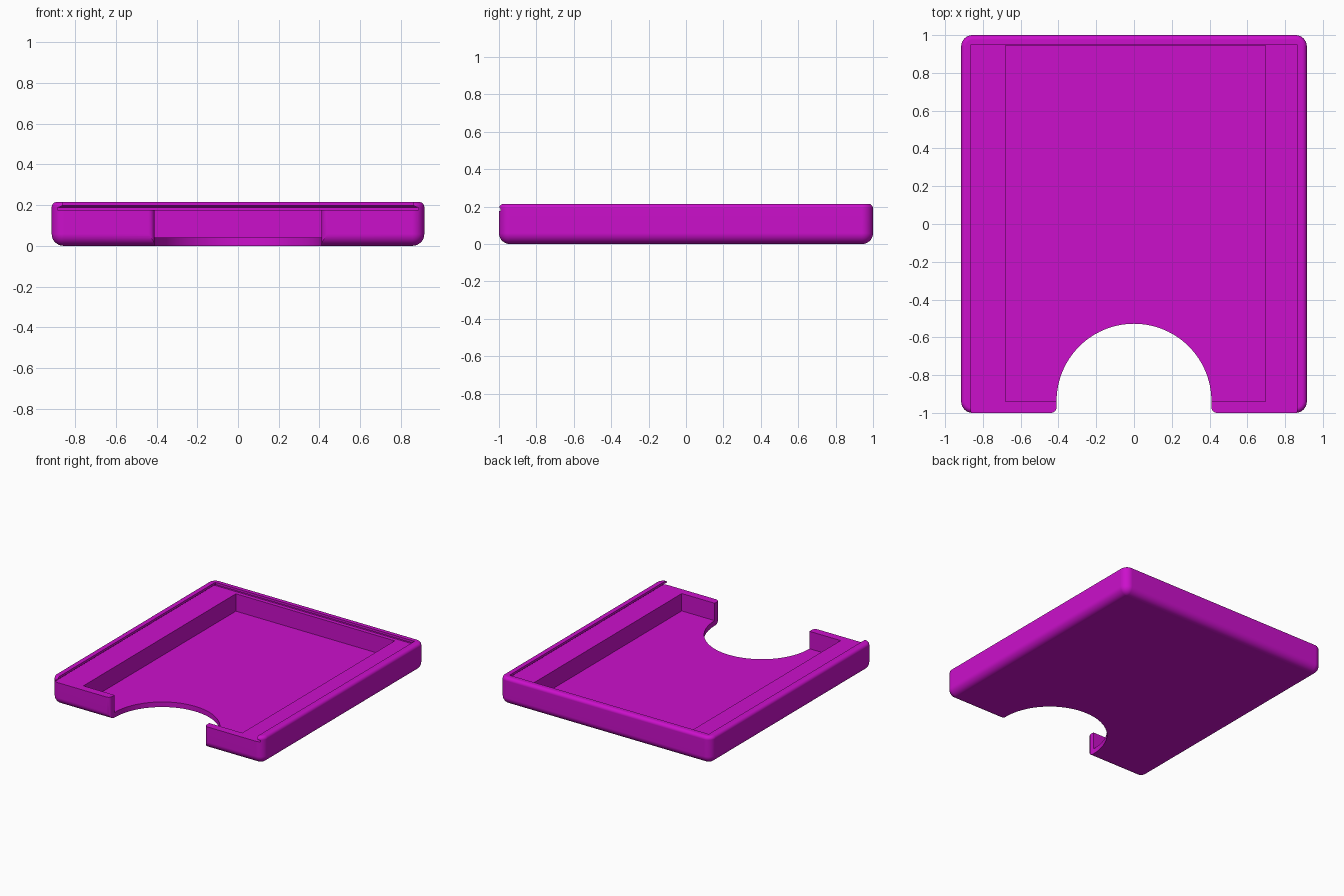
import bpy, bmesh
from math import sin, cos, pi

cube = bpy.data.objects.get("Cube")
if cube:
    bpy.data.objects.remove(cube, do_unlink=True)

# Single magenta plastic
magenta = bpy.data.materials.new("magenta plastic")
magenta.use_nodes = True
COLOUR = (0.6, 0.005, 0.6, 1)
magenta.diffuse_color = COLOUR
magenta.node_tree.nodes["Principled BSDF"].inputs["Base Color"].default_value = COLOUR


def loft(name, rings):
    """Closed solid through equally long rings of points, bottom to top."""
    bm = bmesh.new()
    loops = [[bm.verts.new(p) for p in ring] for ring in rings]
    n = len(loops[0])
    for low, high in zip(loops, loops[1:]):
        for i in range(n):
            j = (i + 1) % n
            bm.faces.new((low[i], low[j], high[j], high[i]))
    bm.faces.new(loops[0][::-1])
    bm.faces.new(loops[-1])
    bmesh.ops.recalc_face_normals(bm, faces=bm.faces[:])
    mesh = bpy.data.meshes.new(name)
    bm.to_mesh(mesh)
    bm.free()
    mesh.materials.append(magenta)
    obj = bpy.data.objects.new(name, mesh)
    bpy.context.collection.objects.link(obj)
    return obj


def rounded_ring(hx, hy, r, z, steps=8):
    pts = []
    for k, (sx, sy) in enumerate(((1, 1), (-1, 1), (-1, -1), (1, -1))):
        for i in range(steps + 1):
            a = (k + i / steps) * pi / 2
            pts.append((sx * (hx - r) + r * cos(a), sy * (hy - r) + r * sin(a), z))
    return pts


def rect_ring(x0, x1, y0, y1, z):
    return [(x0, y0, z), (x1, y0, z), (x1, y1, z), (x0, y1, z)]


# Outer body: large round at the bottom edge, small round at the top edge
W, D, H = 0.915, 1.0, 0.215
CORNER, BOTTOM, TOP = 0.06, 0.058, 0.025
levels = [(BOTTOM * (1 - sin(t)), BOTTOM * (1 - cos(t)))
          for t in (i * pi / 16 for i in range(9))]
levels += [(TOP * (1 - cos(t)), H - TOP * (1 - sin(t)))
           for t in (i * pi / 12 for i in range(7))]
tray = loft("sliding_lid_tray",
            [rounded_ring(W - d, D - d, CORNER - d, z) for d, z in levels])

# Storage pocket
pocket = loft("pocket_cutter",
              [rect_ring(-0.68, 0.695, -0.94, 0.945, z) for z in (0.04, 0.3)])

# Undercut lid slot, open at the front
slot_profile = [(0.025, 0.176), (0.025, 0.187), (0, 0.197), (0, 0.3)]
slot = loft("lid_slot_cutter",
            [rect_ring(-0.862 - g, 0.862 + g, -1.2, 0.95 + g, z)
             for g, z in slot_profile])

# Thumb notch: half circle with softened outer corners
R, F = 0.41, 0.03
half = [(R + F, -1.2)]
half += [(R + F - F * sin(a), -D + F - F * cos(a))
         for a in (i * pi / 12 for i in range(7))]
arc = [(R * cos(a), -0.938 + R * sin(a)) for a in (i * pi / 48 for i in range(49))]
outline = half + arc + [(-x, y) for x, y in reversed(half)]
notch = loft("thumb_notch_cutter",
             [[(x, y, z) for x, y in outline] for z in (-0.1, 0.4)])

# Cut the openings and discard the cutters
bpy.ops.object.select_all(action="DESELECT")
bpy.context.view_layer.objects.active = tray
tray.select_set(True)
for cutter in (pocket, slot, notch):
    mod = tray.modifiers.new(cutter.name, "BOOLEAN")
    mod.operation = "DIFFERENCE"
    mod.solver = "EXACT"
    mod.object = cutter
    bpy.ops.object.modifier_apply(modifier=mod.name)
    bpy.data.objects.remove(cutter, do_unlink=True)

# Smooth rounds, flat walls
bpy.ops.object.shade_smooth_by_angle(angle=pi / 6)
weighted = tray.modifiers.new("flat wall shading", "WEIGHTED_NORMAL")
weighted.keep_sharp = True
